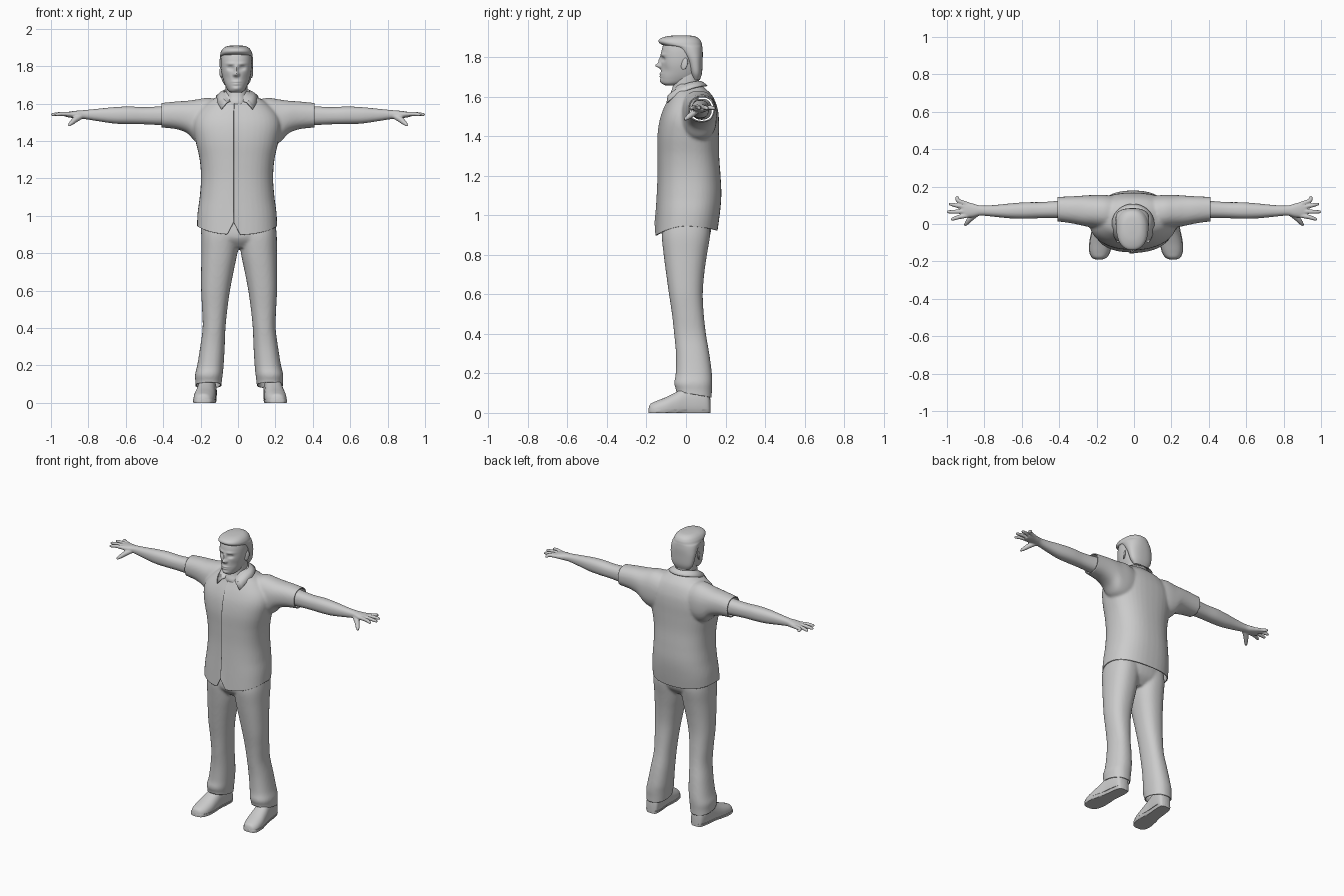
import bpy, bmesh, math
from mathutils import Vector

if "Cube" in bpy.data.objects:
    bpy.data.objects.remove(bpy.data.objects["Cube"])


def spline(rows, steps):
    """Catmull-Rom interpolation of equal-length number tuples."""
    out = []
    for i in range(len(rows) - 1):
        p = [rows[max(0, min(len(rows) - 1, i + k))] for k in (-1, 0, 1, 2)]
        for s in range(steps):
            t = s / steps
            out.append([b + .5 * t * (c - a + t * (2*a - 5*b + 4*c - d + t * (3*(b - c) + d - a)))
                        for a, b, c, d in zip(*p)])
    return out + [list(rows[-1])]


def skin(bm, rings):
    vs = [[bm.verts.new(p) for p in r] for r in rings]
    n = len(vs[0])
    for a, b in zip(vs, vs[1:]):
        for i in range(n):
            bm.faces.new((a[i], a[(i+1) % n], b[(i+1) % n], b[i]))
    bm.faces.new(vs[0])
    bm.faces.new(vs[-1])


def loft(bm, rows, axis, side=1, dx=0, seg=40, steps=5, power=2.3):
    """Rows are (position, a_min, a_max, b_min, b_max) along the axis."""
    rings = []
    for t, a0, a1, b0, b1 in spline(rows, steps):
        ring = []
        for i in range(seg):
            u = 2 * math.pi * i / seg
            c, s = math.cos(u), math.sin(u)
            a = (a0+a1)/2 + (a1-a0)/2 * math.copysign(abs(c) ** (2/power), c)
            b = (b0+b1)/2 + (b1-b0)/2 * math.copysign(abs(s) ** (2/power), s)
            x, y, z = {'X': (t, a, b), 'Y': (a, t, b), 'Z': (a, b, t)}[axis]
            ring.append((x * side + dx, y, z))
        rings.append(ring)
    skin(bm, rings)


def tube(bm, rows, side, seg=12):
    """Rows are (x, y, z, radius)."""
    pts = spline(rows, 4)
    rings = []
    for i, p in enumerate(pts):
        d = Vector(pts[min(i+1, len(pts)-1)][:3]) - Vector(pts[max(i-1, 0)][:3])
        q = d.to_track_quat('Z', 'Y')
        ring = [Vector(p[:3]) + q @ Vector((p[3]*math.cos(k*2*math.pi/seg), p[3]*math.sin(k*2*math.pi/seg), 0))
                for k in range(seg)]
        rings.append([(v.x * side, v.y, v.z) for v in ring])
    skin(bm, rings)


def finish(bm, name, angle=40):
    bmesh.ops.recalc_face_normals(bm, faces=bm.faces)
    me = bpy.data.meshes.new(name)
    bm.to_mesh(me)
    bm.free()
    ob = bpy.data.objects.new(name, me)
    bpy.context.collection.objects.link(ob)
    bpy.ops.object.select_all(action='DESELECT')
    ob.select_set(True)
    bpy.context.view_layer.objects.active = ob
    bpy.ops.object.shade_smooth_by_angle(angle=math.radians(angle))
    return ob


def fuse(bm, voxel=.008, smooth=6):
    """Merge overlapping solids into one smooth skin."""
    ob = finish(bm, "fuse_helper")
    m = ob.modifiers.new("r", 'REMESH')
    m.mode, m.voxel_size = 'VOXEL', voxel
    m = ob.modifiers.new("s", 'SMOOTH')
    m.iterations, m.factor = smooth, .5
    ev = ob.evaluated_get(bpy.context.evaluated_depsgraph_get())
    out = bmesh.new()
    out.from_mesh(ev.to_mesh())
    ev.to_mesh_clear()
    bpy.data.objects.remove(ob)
    return out


def cut(bm, co, no, clear=True):
    """Trim away everything on the far side of a plane."""
    bmesh.ops.bisect_plane(bm, geom=bm.verts[:] + bm.edges[:] + bm.faces[:],
                           plane_co=co, plane_no=no, clear_outer=clear)


def thicken(ob, t):
    m = ob.modifiers.new("thickness", 'SOLIDIFY')
    m.thickness, m.offset = t, -1


# Shirt: torso and flared sleeves fused, then trimmed at hem and cuffs
bm = bmesh.new()
torso = [(.86, .215, -.157, .148), (1, .212, -.147, .17), (1.1, .2, -.141, .179), (1.2, .193, -.137, .175),
         (1.3, .2, -.137, .168), (1.4, .222, -.137, .167), (1.48, .235, -.126, .167), (1.54, .22, -.106, .16),
         (1.6, .165, -.077, .137), (1.64, .1, -.06, .1), (1.665, .066, -.045, .07)]
loft(bm, [(z, -w, w, f, b) for z, w, f, b in torso], 'Z', dx=-.005, power=2.4)
for s in (1, -1):
    loft(bm, [(.05, -.04, .14, 1.4, 1.6), (.15, -.03, .155, 1.375, 1.63), (.22, -.02, .155, 1.39, 1.622),
              (.27, -.01, .152, 1.44, 1.615), (.33, .003, .148, 1.463, 1.611), (.41, .014, .145, 1.472, 1.603),
              (.45, .015, .145, 1.474, 1.6)], 'X', s)
bm = fuse(bm)
cut(bm, (0, 0, .93), (0, 0, -1))
for s in (1, -1):
    cut(bm, (s * .41, 0, 0), (s, 0, 0))
# Front opening: split the front edge and lift one panel over the other
px = -.022
cut(bm, (px, 0, 0), (1, 0, 0), False)
bmesh.ops.split_edges(bm, edges=[e for e in bm.edges if all(
    abs(v.co.x - px) < 1e-4 and v.co.y < -.03 and v.co.z < 1.58 for v in e.verts)])
for v in bm.verts:
    if v.co.y < -.03 and v.co.z < 1.6 and all(f.calc_center_median().x > px for f in v.link_faces):
        v.co.y -= .008 * math.exp(-max(0, v.co.x - px) / .04)
    x, y, z = v.co
    if z < 1.1:
        w = ((1.1 - z) / .17) ** 2
        v.co.z += w * (.015 - (2 if y < 0 else .9) * y * y)
        if y < 0:
            v.co.z += w * .07 * max(0, 1 - abs(x - px) / .035)
thicken(finish(bm, "shirt"), .006)

# Collar: folded strip around the neck, open at the front
bm = bmesh.new()
rows, n = [], 40
for i in range(n + 1):
    k = 2 * i / n - 1
    t, t2, a = math.radians(155) * k, math.radians(132) * k, abs(k)
    zt = 1.68 - .066 * a ** 3
    c2 = math.cos(t2)
    rows.append([bm.verts.new(p) for p in (
        (.062*math.sin(t) - .007, .068*math.cos(t), zt - .04),
        (.07*math.sin(t) - .007, .075*math.cos(t), zt),
        (.09*math.sin((t+t2)/2) - .006, (.09 if c2 > 0 else .115)*math.cos((t+t2)/2), zt - .008),
        (.114*math.sin(t2) - .005, (.108 if c2 > 0 else .148)*c2, zt - .022 - .022*a**4))])
for a, b in zip(rows, rows[1:]):
    for j in range(3):
        bm.faces.new((a[j], a[j+1], b[j+1], b[j]))
thicken(finish(bm, "collar"), .006)

# Trousers: pelvis and two legs fused, trimmed at a slanted hem
bm = bmesh.new()
loft(bm, [(1.02, -.18, .18, -.11, .13), (.95, -.196, .196, -.12, .13), (.88, -.19, .19, -.12, .115),
          (.83, -.12, .12, -.08, .07)], 'Z')
leg = [(.98, .005, .19, -.11, .12), (.9, .002, .201, -.122, .122), (.8, .01, .202, -.113, .106),
       (.7, .03, .203, -.1, .092), (.6, .049, .203, -.086, .085), (.5, .063, .198, -.071, .09),
       (.4, .073, .195, -.06, .101), (.3, .077, .208, -.051, .118), (.2, .083, .224, -.052, .131),
       (.15, .088, .236, -.06, .133), (.11, .093, .234, -.05, .131), (.03, .1, .236, -.05, .13)]
for s in (1, -1):
    loft(bm, leg, 'Z', s, dx=.006)
bm = fuse(bm)
cut(bm, (0, .13, .078), (0, -.17, -1))
thicken(finish(bm, "trousers"), .006)

# Shoes: upper and slightly wider sole, flattened on the ground
shoe = [(-.19, .015, .02), (-.18, .037, .045), (-.15, .053, .06), (-.1, .058, .08), (-.05, .054, .105),
        (0, .049, .135), (.06, .048, .14), (.1, .044, .13), (.118, .034, .1), (.125, .012, .05)]
for s, name, x0 in ((1, "left", .19), (-1, "right", -.168)):
    for part, grow, top in (("shoe", 1, 1), ("sole", 1.06, .018)):
        bm = bmesh.new()
        loft(bm, [(y, -w*grow, w*grow, -.03, h) for y, w, h in shoe], 'Y', seg=48)
        for v in bm.verts:
            v.co.z = min(top, max(0, v.co.z))
            v.co.x += x0 - s * .1 * v.co.y
        finish(bm, f"{name}_{part}")

# Arms: forearm with palm, four fingers and thumb fused together
arm = [(.36, .08, .052, 1.537, .054), (.42, .077, .046, 1.535, .05), (.5, .074, .043, 1.535, .046),
       (.58, .072, .044, 1.537, .047), (.66, .07, .04, 1.537, .044), (.75, .07, .031, 1.539, .033),
       (.82, .072, .027, 1.541, .024), (.86, .073, .036, 1.541, .021), (.9, .077, .042, 1.541, .016),
       (.925, .08, .036, 1.541, .011)]
for s, name in ((1, "left"), (-1, "right")):
    bm = bmesh.new()
    loft(bm, [(x, y-a, y+a, z-b, z+b) for x, y, a, z, b in arm], 'X', s, seg=28)
    for y0, x1, y1 in ((.046, .98, .026), (.067, 1.0, .065), (.088, .99, .106), (.106, .955, .142)):
        tube(bm, [(.89, y0, 1.542, .0125), (.94, (y0+y1)/2, 1.545, .0115), (x1-.01, y1, 1.541, .009),
                  (x1, y1, 1.54, .004)], s)
    tube(bm, [(.835, .06, 1.535, .016), (.868, .035, 1.515, .016), (.892, .008, 1.495, .012),
              (.905, -.008, 1.483, .006)], s)
    finish(fuse(bm, .004, 4), f"{name}_arm")

# Neck
bm = bmesh.new()
loft(bm, [(1.53, -.07, .07, -.07, .06), (1.6, -.062, .062, -.083, .064), (1.64, -.058, .058, -.07, .066),
          (1.69, -.058, .058, -.06, .066), (1.74, -.056, .056, -.05, .066)], 'Z', dx=-.008)
finish(bm, "neck")

# Head: lofted skull with the face shaped by soft bumps (x, z, x size, z size, depth)
hx = -.009
bm = bmesh.new()
skull = [(1.658, .025, -.105, -.05), (1.668, .042, -.121, .0), (1.69, .056, -.127, .05), (1.72, .068, -.127, .068),
         (1.76, .078, -.126, .075), (1.8, .082, -.126, .077), (1.84, .082, -.122, .075), (1.87, .076, -.11, .066),
         (1.893, .055, -.08, .045), (1.903, .02, -.04, .01)]
loft(bm, [(z, -w, w, f, b) for z, w, f, b in skull], 'Z', dx=hx, seg=112, steps=9, power=2.15)
bumps = [(0, 1.757, .012, .012, -.026), (0, 1.782, .009, .022, -.013), (.032, 1.79, .016, .011, .013),
         (.03, 1.813, .024, .008, -.006), (0, 1.716, .022, .006, -.007), (0, 1.703, .019, .005, -.006),
         (0, 1.68, .022, .012, -.007), (.012, 1.754, .006, .008, -.008), (.05, 1.735, .018, .025, .005),
         (.032, 1.79, .009, .004, -.004)]
for v in bm.verts:
    if v.co.y < -.03:
        v.co.y += sum(d * math.exp(-((abs(v.co.x - hx) - x) / a) ** 2 - ((v.co.z - z) / b) ** 2)
                      for x, z, a, b, d in bumps)
finish(bm, "head", 60)

# Hair: short back and sides sweeping up to a raised fringe
bm = bmesh.new()
hair = [(1.685, .05, .035, .07), (1.72, .075, .02, .081), (1.78, .087, .0, .084), (1.82, .089, -.03, .085),
        (1.848, .088, -.065, .083), (1.862, .086, -.118, .081), (1.878, .082, -.139, .077), (1.895, .07, -.13, .065),
        (1.907, .048, -.09, .04), (1.911, .015, -.04, .0)]
loft(bm, [(z, -w, w, f, b) for z, w, f, b in hair], 'Z', dx=hx, seg=64)
finish(bm, "hair", 50)

# Ears
for s, name in ((1, "left"), (-1, "right")):
    bm = bmesh.new()
    bmesh.ops.create_uvsphere(bm, u_segments=20, v_segments=12, radius=1)
    for v in bm.verts:
        v.co = (hx + s*(.081 + v.co.y*.006) + v.co.x*.007, v.co.y*.017 - .008 + v.co.z*.005, 1.767 + v.co.z*.03)
    finish(bm, f"{name}_ear")
